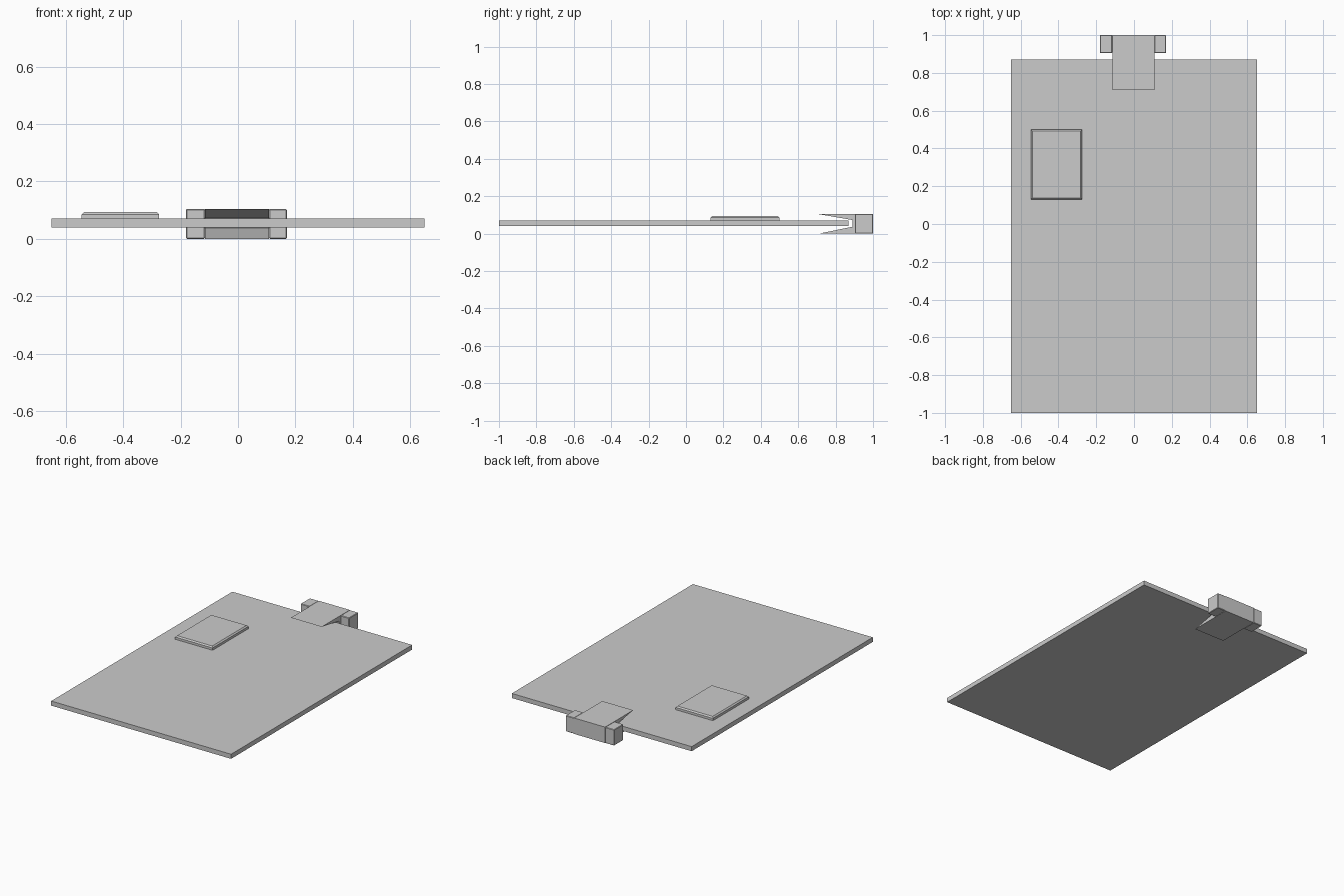
import bpy
import bmesh

cube = bpy.data.objects.get("Cube")
if cube:
    bpy.data.objects.remove(cube, do_unlink=True)

GREY = (0.6, 0.6, 0.6, 1.0)
grey = bpy.data.materials.new("plain grey")
grey.use_nodes = True
grey.diffuse_color = GREY
grey.node_tree.nodes["Principled BSDF"].inputs["Base Color"].default_value = GREY


def extrude_x(name, profile, x0, x1):
    """Extrude a (y, z) outline from x0 to x1."""
    bm = bmesh.new()
    face = bm.faces.new([bm.verts.new((x0, y, z)) for y, z in profile])
    grown = bmesh.ops.extrude_face_region(bm, geom=[face])
    moved = [v for v in grown["geom"] if isinstance(v, bmesh.types.BMVert)]
    bmesh.ops.translate(bm, vec=(x1 - x0, 0, 0), verts=moved)
    bmesh.ops.recalc_face_normals(bm, faces=bm.faces)
    mesh = bpy.data.meshes.new(name)
    bm.to_mesh(mesh)
    bm.free()
    mesh.materials.append(grey)
    obj = bpy.data.objects.new(name, mesh)
    bpy.context.collection.objects.link(obj)
    return obj


def box(name, x, y, z):
    outline = [(y[0], z[0]), (y[1], z[0]), (y[1], z[1]), (y[0], z[1])]
    return extrude_x(name, outline, *x)


# Flat board
box("board", (-0.65, 0.65), (-1, 0.87), (0.04, 0.07))

# Raised pad with chamfered top rim
pad = box("raised_pad", (-0.545, -0.275), (0.13, 0.5), (0.07, 0.093))
bm = bmesh.new()
bm.from_mesh(pad.data)
top_z = max(v.co.z for v in bm.verts)
rim = [e for e in bm.edges if all(v.co.z > top_z - 0.001 for v in e.verts)]
bmesh.ops.bevel(bm, geom=rim, offset=0.008, segments=1, affect='EDGES')
bm.to_mesh(pad.data)
bm.free()

# Clip with two wedge jaws gripping the board edge
jaw_profile = [(0.71, 0.104), (1, 0.104), (1, 0), (0.71, 0),
               (0.89, 0.037), (0.89, 0.073)]
extrude_x("clip_jaws", jaw_profile, -0.115, 0.108)

# Side ears of the clip
for name, x in (("right_clip_ear", (-0.181, -0.115)),
                ("left_clip_ear", (0.108, 0.17))):
    ear = box(name, x, (0.904, 1), (0, 0.104))
    bevel = ear.modifiers.new("edge chamfer", 'BEVEL')
    bevel.width = 0.003
    bevel.segments = 1
